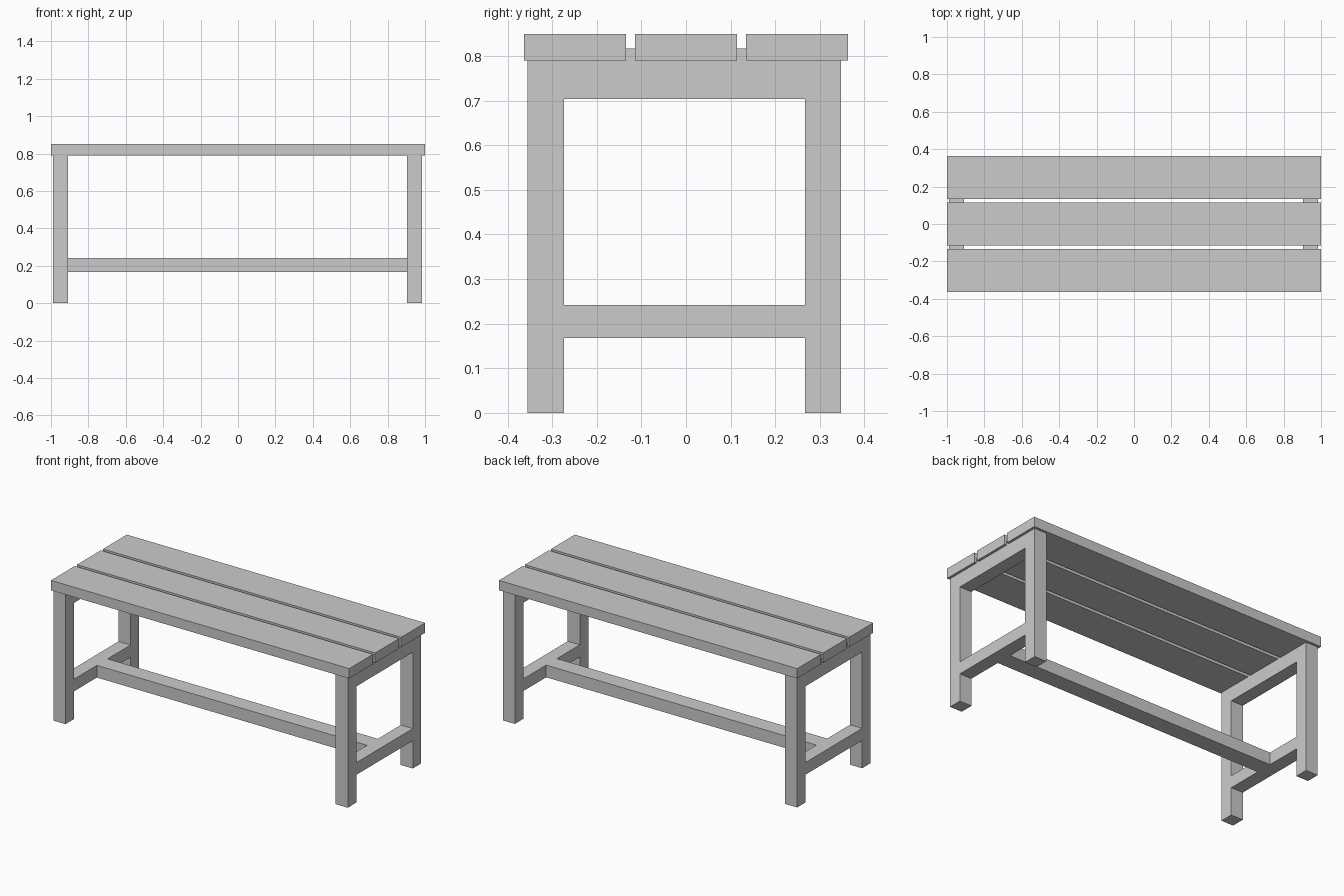
import bpy, bmesh

if "Cube" in bpy.data.objects:
    bpy.data.objects.remove(bpy.data.objects["Cube"])

def finish(bm, name):
    bmesh.ops.recalc_face_normals(bm, faces=bm.faces)
    mesh = bpy.data.meshes.new(name)
    bm.to_mesh(mesh)
    bm.free()
    obj = bpy.data.objects.new(name, mesh)
    bpy.context.collection.objects.link(obj)
    return obj

def box(name, x, y, z):
    bm = bmesh.new()
    bmesh.ops.create_cube(bm, size=1)
    for v in bm.verts:
        v.co = [(r[0] + r[1]) / 2 + c * (r[1] - r[0]) for c, r in zip(v.co, (x, y, z))]
    return finish(bm, name)

def end_frame(name, x0, x1):
    """Two legs, top rail and lower rail as one flush piece."""
    ys = [-0.355, -0.274, 0.267, 0.348]
    zs = [0, 0.168, 0.242, 0.704, 0.817]
    bm = bmesh.new()
    grid = [[bm.verts.new((x0, y, z)) for z in zs] for y in ys]
    for i in range(3):
        for j in range(4):
            if i == 1 and j in (0, 2):  # openings between the legs
                continue
            bm.faces.new((grid[i][j], grid[i + 1][j], grid[i + 1][j + 1], grid[i][j + 1]))
    ext = bmesh.ops.extrude_face_region(bm, geom=bm.faces[:], use_keep_orig=True)
    moved = [g for g in ext["geom"] if isinstance(g, bmesh.types.BMVert)]
    bmesh.ops.translate(bm, verts=moved, vec=(x1 - x0, 0, 0))
    return finish(bm, name)

# Seat planks
for name, y in (("front", -0.249), ("middle", 0.0), ("back", 0.249)):
    box(f"{name}_seat_plank", (-1, 1), (y - 0.114, y + 0.114), (0.79, 0.85))

# End frames
end_frame("left_end_frame", -0.989, -0.908)
end_frame("right_end_frame", 0.904, 0.985)

# Long stretcher between the lower rails
box("long_stretcher", (-0.908, 0.904), (-0.055, 0.048), (0.168, 0.242))
